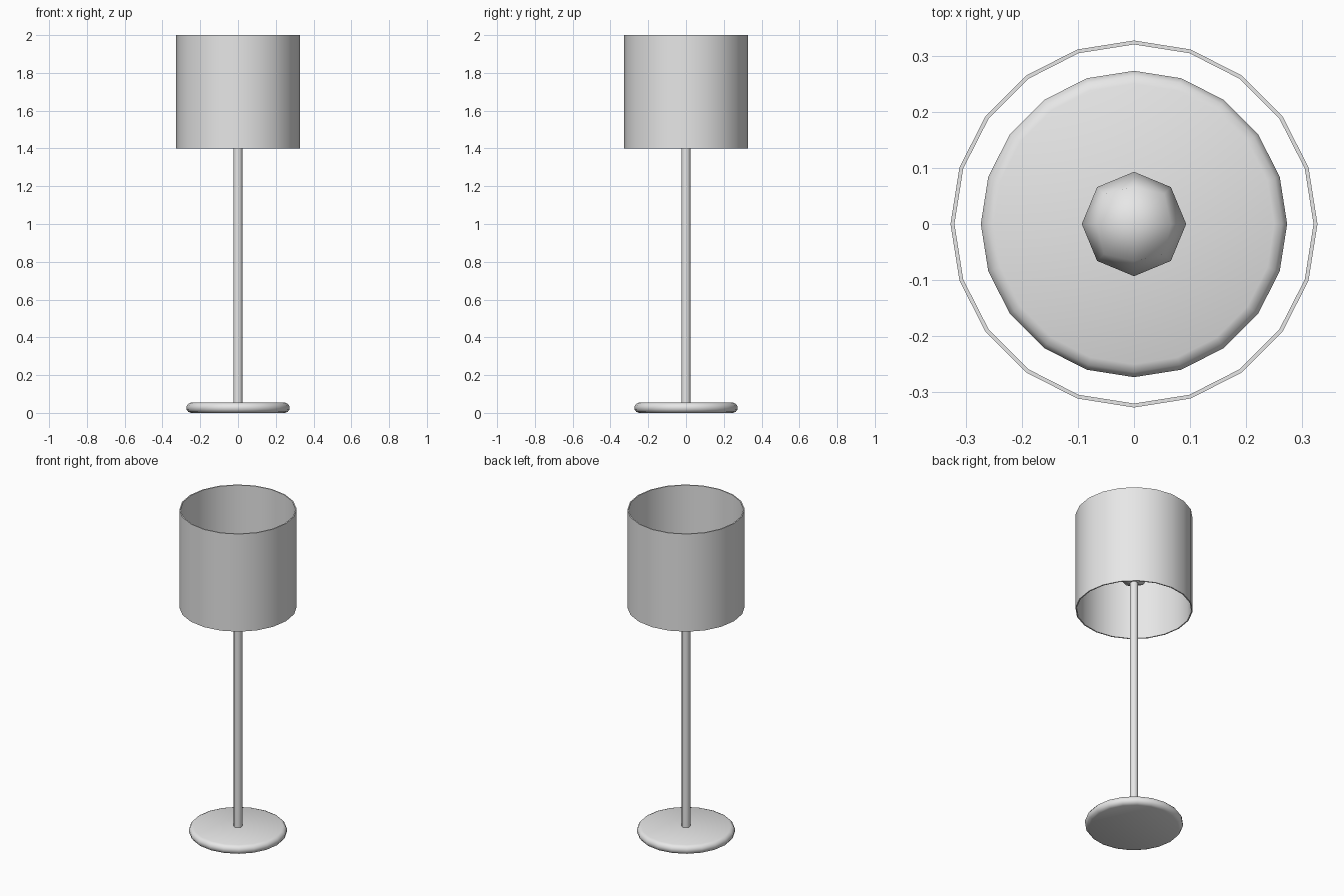
import bpy
import bmesh
import math

cube = bpy.data.objects.get("Cube")
if cube:
    bpy.data.objects.remove(cube, do_unlink=True)

grey = bpy.data.materials.new("light_grey")
grey.use_nodes = True
COLOUR = (0.8, 0.8, 0.8, 1.0)
grey.diffuse_color = COLOUR
grey.node_tree.nodes["Principled BSDF"].inputs["Base Color"].default_value = COLOUR


def finish(name, bm, angle):
    """Turn a bmesh into a smooth-shaded object with the lamp material."""
    bmesh.ops.recalc_face_normals(bm, faces=bm.faces)
    mesh = bpy.data.meshes.new(name)
    bm.to_mesh(mesh)
    bm.free()
    mesh.materials.append(grey)
    obj = bpy.data.objects.new(name, mesh)
    bpy.context.collection.objects.link(obj)
    bpy.ops.object.select_all(action="DESELECT")
    obj.select_set(True)
    bpy.context.view_layer.objects.active = obj
    bpy.ops.object.shade_smooth_by_angle(angle=math.radians(angle))
    return obj


def lathe(name, profile, sides, closed=False, angle=40):
    """Revolve (radius, height) points; open profiles get end caps."""
    bm = bmesh.new()
    rings = []
    for r, z in profile:
        rings.append([bm.verts.new((r * math.cos(a), r * math.sin(a), z))
                      for a in (math.tau * i / sides for i in range(sides))])
    pairs = list(zip(rings, rings[1:]))
    if closed:
        pairs.append((rings[-1], rings[0]))
    else:
        bm.faces.new(rings[0])
        bm.faces.new(rings[-1])
    for low, high in pairs:
        for i in range(sides):
            j = (i + 1) % sides
            bm.faces.new((low[i], low[j], high[j], high[i]))
    return finish(name, bm, angle)


# Round foot with a softened rim
lathe("base", [(0.25, 0), (0.264, 0.006), (0.273, 0.019),
               (0.273, 0.035), (0.264, 0.048), (0.25, 0.054)], 20)

# Slim upright
lathe("pole", [(0.024, 0.05), (0.024, 1.58)], 12)

# Thin open drum shade
lathe("shade", [(0.327, 1.4), (0.327, 2), (0.32, 2), (0.32, 1.4)], 20, closed=True)

# Bulb: a once-divided cube pushed out to a sphere
bm = bmesh.new()
bmesh.ops.create_cube(bm, size=2)
bmesh.ops.subdivide_edges(bm, edges=bm.edges, cuts=1, use_grid_fill=True)
for v in bm.verts:
    v.co = v.co.normalized() * 0.093
    v.co.z += 1.65
finish("bulb", bm, 80)
